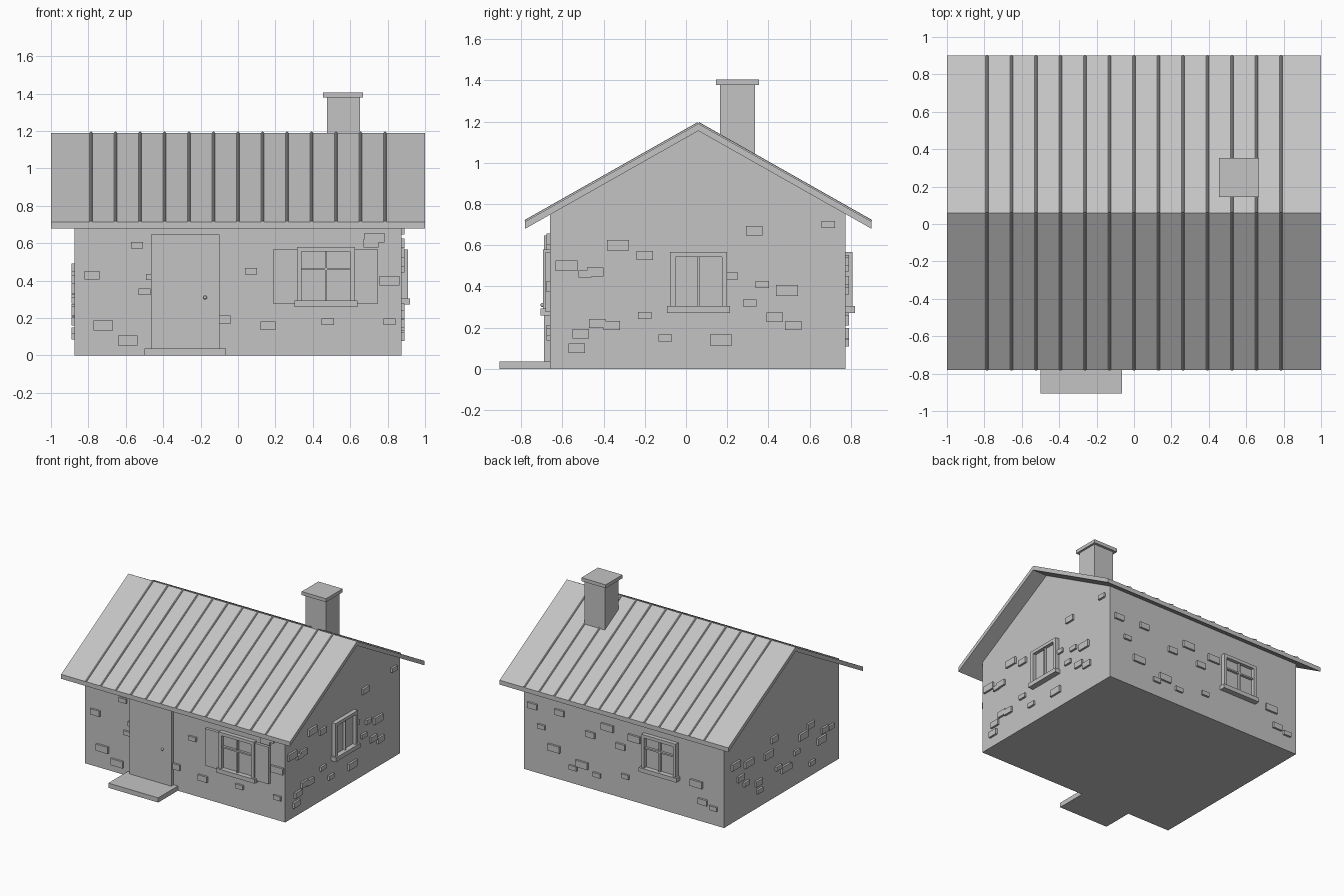
import bpy, bmesh, random
from math import atan2, hypot
from mathutils import Vector, Matrix

cube = bpy.data.objects.get("Cube")
if cube:
    bpy.data.objects.remove(cube, do_unlink=True)

stone_grey = bpy.data.materials.new("stone_grey")
stone_grey.use_nodes = True
GREY = (0.55, 0.55, 0.55, 1)
stone_grey.diffuse_color = GREY
stone_grey.node_tree.nodes["Principled BSDF"].inputs["Base Color"].default_value = GREY


def finish(name, bm):
    bmesh.ops.recalc_face_normals(bm, faces=bm.faces)
    mesh = bpy.data.meshes.new(name)
    bm.to_mesh(mesh)
    bm.free()
    mesh.materials.append(stone_grey)
    obj = bpy.data.objects.new(name, mesh)
    bpy.context.collection.objects.link(obj)


def add_box(bm, low, high):
    low, high = Vector(low), Vector(high)
    size = high - low
    scale = Matrix.Diagonal((abs(size.x), abs(size.y), abs(size.z), 1))
    bmesh.ops.create_cube(bm, size=1, matrix=Matrix.Translation((low + high) / 2) @ scale)


def box(name, low, high):
    bm = bmesh.new()
    add_box(bm, low, high)
    finish(name, bm)


def prism(name, profile, x0, x1):
    """Extrude a (y, z) outline along x."""
    bm = bmesh.new()
    face = bm.faces.new([bm.verts.new((x0, y, z)) for y, z in profile])
    kept = bmesh.ops.extrude_face_region(bm, geom=[face], use_keep_orig=True)["geom"]
    verts = [v for v in kept if isinstance(v, bmesh.types.BMVert)]
    bmesh.ops.translate(bm, verts=verts, vec=(x1 - x0, 0, 0))
    finish(name, bm)


# House limits and roof line
LEFT, RIGHT, FRONT, BACK = -0.875, 0.875, -0.66, 0.775
RIDGE_Y, RIDGE_Z, EAVE_Z, THICK = 0.06, 1.19, 0.715, 0.035
EAVE_F, EAVE_B = -0.78, 0.9
slope = (RIDGE_Z - EAVE_Z) / (EAVE_B - RIDGE_Y)


def under_roof(y):
    return RIDGE_Z - THICK - slope * abs(y - RIDGE_Y)


prism("house_walls", [(FRONT, 0), (BACK, 0), (BACK, under_roof(BACK)),
                      (RIDGE_Y, under_roof(RIDGE_Y)), (FRONT, under_roof(FRONT))], LEFT, RIGHT)
prism("roof", [(EAVE_F, EAVE_Z - THICK), (RIDGE_Y, RIDGE_Z - THICK), (EAVE_B, EAVE_Z - THICK),
               (EAVE_B, EAVE_Z), (RIDGE_Y, RIDGE_Z), (EAVE_F, EAVE_Z)], -1, 1)

# Raised seams on both slopes
bm = bmesh.new()
for i in range(-6, 7):
    for eave in (EAVE_F, EAVE_B):
        run, rise = eave - RIDGE_Y, EAVE_Z - RIDGE_Z
        spot = Matrix.Translation((i * 0.131, (eave + RIDGE_Y) / 2, (EAVE_Z + RIDGE_Z) / 2))
        turn = Matrix.Rotation(atan2(-run, rise), 4, "X")
        bmesh.ops.create_cone(bm, cap_ends=True, segments=8, radius1=0.008, radius2=0.008,
                              depth=hypot(run, rise), matrix=spot @ turn)
finish("roof_seams", bm)

# Chimney
box("chimney_stack", (0.476, 0.165, 0.95), (0.652, 0.334, 1.38))
box("chimney_cap", (0.455, 0.145, 1.378), (0.668, 0.353, 1.405))


# Place things on a wall: u runs along it, d stands out from it
def on_front(u, d, z):
    return (u, FRONT - d, z)


def on_back(u, d, z):
    return (u, BACK + d, z)


def on_right(u, d, z):
    return (RIGHT + d, u, z)


def on_left(u, d, z):
    return (LEFT - d, u, z)


def wall_box(bm, wall, u0, u1, z0, z1, out):
    add_box(bm, wall(u0, -0.01, z0), wall(u1, out, z1))


def window(name, wall, u0, u1, z0, z1, rail=None):
    rim, bar, mid = 0.025, 0.006, (u0 + u1) / 2
    bm = bmesh.new()
    for a, b in ((u0, u0 + rim), (u1 - rim, u1)):
        wall_box(bm, wall, a, b, z0, z1, 0.033)
    wall_box(bm, wall, u0 + rim, u1 - rim, z1 - rim, z1, 0.033)
    wall_box(bm, wall, mid - bar, mid + bar, z0, z1 - rim, 0.024)
    if rail:
        wall_box(bm, wall, u0 + rim, u1 - rim, rail - bar, rail + bar, 0.024)
    finish(name + "_frame", bm)
    bm = bmesh.new()
    wall_box(bm, wall, u0 + rim, u1 - rim, z0, z1 - rim, 0.006)
    finish(name + "_panes", bm)
    bm = bmesh.new()
    wall_box(bm, wall, u0 - 0.014, u1 + 0.014, z0 - 0.033, z0, 0.045)
    finish(name + "_sill", bm)


window("front_window", on_front, 0.315, 0.625, 0.293, 0.58, 0.463)
window("back_window", on_back, -0.475, -0.175, 0.305, 0.567, 0.46)
window("right_window", on_right, -0.077, 0.2, 0.305, 0.567)

# Open shutters, door, knob and step
for name, a, b in (("left", 0.625, 0.745), ("right", 0.19, 0.315)):
    box(name + "_shutter", on_front(a, -0.01, 0.275), on_front(b, 0.022, 0.568))
box("door", on_front(-0.465, -0.01, 0.03), on_front(-0.1, 0.03, 0.647))
box("door_step", (-0.5, -0.905, 0), (-0.064, FRONT, 0.037))
bm = bmesh.new()
bmesh.ops.create_uvsphere(bm, u_segments=12, v_segments=8, radius=0.01,
                          matrix=Matrix.Translation(on_front(-0.176, 0.036, 0.31)))
finish("door_knob", bm)

# Raised stones, in three sizes
SMALL, MEDIUM, LARGE = (0.065, 0.034), (0.08, 0.045), (0.105, 0.052)
SIZES = (SMALL, MEDIUM, LARGE)


def add_stone(bm, wall, u, z, size):
    w, h = size
    wall_box(bm, wall, u - w / 2, u + w / 2, z - h / 2, z + h / 2, 0.016)


# Front and right walls: chosen spots, as centre along the wall and height
front_spots = {
    SMALL: [(-.54, .59), (-.46, .42), (-.5, .34), (.07, .45), (.48, .18), (.81, .18)],
    MEDIUM: [(-.78, .43), (-.08, .19), (.16, .16), (.71, .6)],
    LARGE: [(-.72, .16), (-.59, .08), (.81, .4), (.73, .63)]}
right_spots = {
    SMALL: [(-.49, .46), (-.2, .26), (-.1, .15), (.22, .45), (.69, .7), (.37, .41), (.31, .32)],
    MEDIUM: [(-.2, .55), (-.44, .47), (-.43, .22), (-.36, .21), (-.51, .17), (-.53, .1),
             (.33, .67), (.43, .25), (.52, .21)],
    LARGE: [(-.33, .6), (-.58, .5), (.17, .14), (.49, .38)]}
for side, wall, spots in (("front", on_front, front_spots), ("right", on_right, right_spots)):
    bm = bmesh.new()
    for size, places in spots.items():
        for u, z in places:
            add_stone(bm, wall, u, z, size)
    finish(side + "_wall_stones", bm)

# Back and left walls: scattered stones, clear of the back window
random.seed(4)
for side, wall, start, end, count in (("back", on_back, LEFT, RIGHT, 20),
                                      ("left", on_left, FRONT, BACK, 18)):
    bm = bmesh.new()
    for i in range(count):
        u = start + 0.07 + (end - start - 0.14) * (i + random.random()) / count
        z = random.uniform(0.08, 0.6)
        if side == "left" or not -0.55 < u < -0.1:
            add_stone(bm, wall, u, z, SIZES[i % 3])
    finish(side + "_wall_stones", bm)
